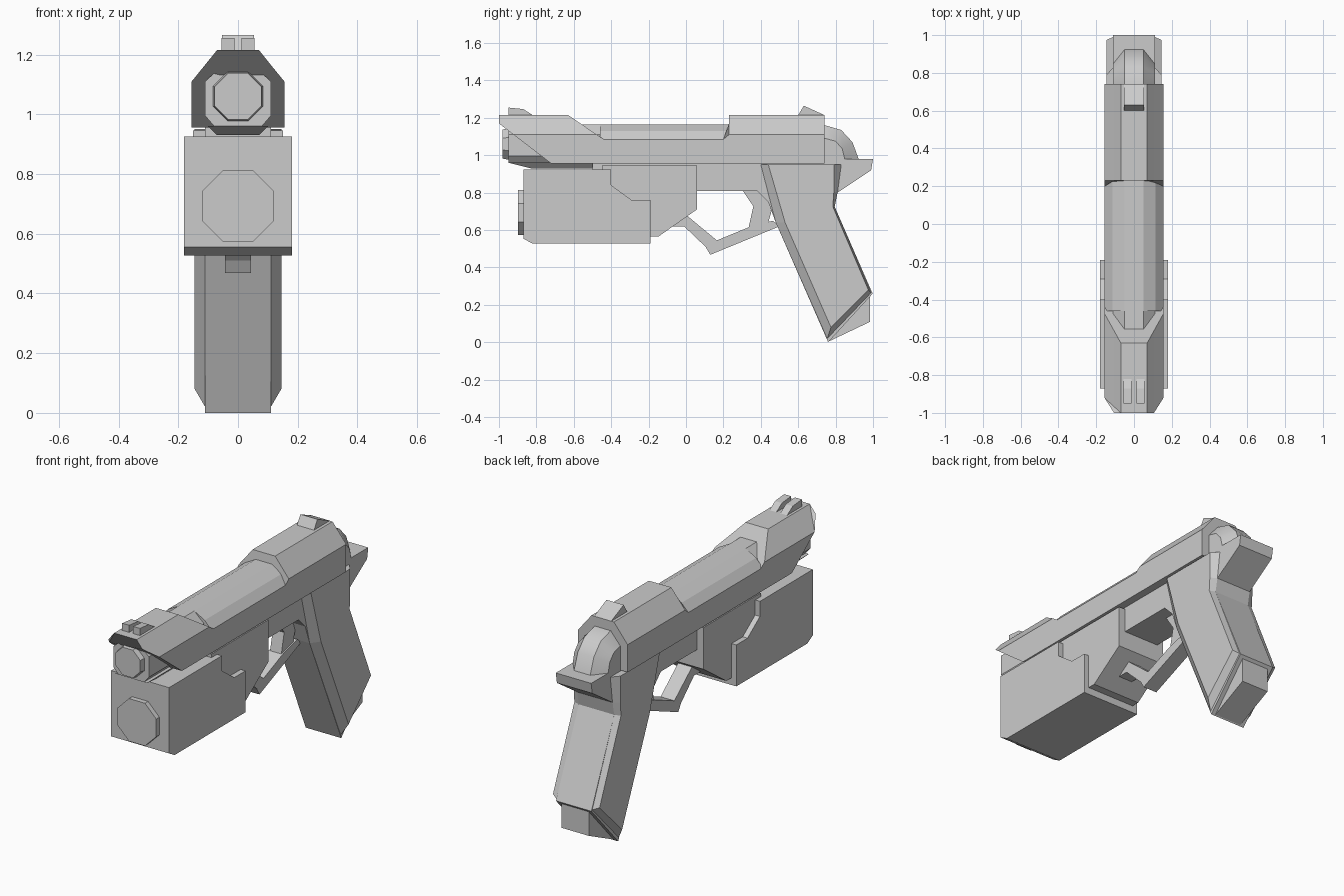
import bpy, bmesh, math

if "Cube" in bpy.data.objects:
    bpy.data.objects.remove(bpy.data.objects["Cube"])

grey = bpy.data.materials.new("grey metal")
grey.diffuse_color = (0.6, 0.6, 0.6, 1)
grey.use_nodes = True
grey.node_tree.nodes["Principled BSDF"].inputs["Base Color"].default_value = grey.diffuse_color


def loft(name, rings, smooth=False):
    """Skin between matching rings of points and cap both ends."""
    bm = bmesh.new()
    rows = [[bm.verts.new(p) for p in ring] for ring in rings]
    n = len(rows[0])
    for a, b in zip(rows, rows[1:]):
        for i in range(n):
            j = (i + 1) % n
            bm.faces.new((a[i], a[j], b[j], b[i]))
    bm.faces.new(rows[0])
    bm.faces.new(rows[-1])
    bmesh.ops.recalc_face_normals(bm, faces=bm.faces)
    mesh = bpy.data.meshes.new(name)
    bm.to_mesh(mesh)
    bm.free()
    mesh.materials.append(grey)
    ob = bpy.data.objects.new(name, mesh)
    bpy.context.collection.objects.link(ob)
    if smooth:
        bpy.context.view_layer.objects.active = ob
        ob.select_set(True)
        bpy.ops.object.shade_smooth_by_angle(angle=math.radians(32))
        ob.select_set(False)
    return ob


def plate(name, profile, x0, x1):
    """Extrude a side profile (y, z) across x."""
    return loft(name, [[(x, y, z) for y, z in profile] for x in (x0, x1)])


def layered(name, layers, smooth=False):
    """Side profiles at growing half widths, mirrored in x."""
    full = [(-x, p) for x, p in reversed(layers)] + layers
    return loft(name, [[(x, y, z) for y, z in p] for x, p in full], smooth)


def along(name, half, front, back):
    """Mirrored section (x, z) run along y; both ends may be a function of z."""
    sec = half + [(-x, z) for x, z in reversed(half)]
    return loft(name, [[(x, f(z), z) for x, z in sec] for f in (front, back)])


def octagon(name, r, z, y0, y1, r0=None):
    def ring(rad, y):
        c = rad / math.cos(math.pi / 8)
        return [(c * math.cos(math.pi * (i + .5) / 4), y,
                 z + c * math.sin(math.pi * (i + .5) / 4)) for i in range(8)]
    return loft(name, [ring(r0 or r, y0), ring(r, y1)])


# Slide: raised muzzle end, lower middle, raised rear
tall = [(.155, .955), (.155, 1.085), (.155, 1.11), (.106, 1.17), (.07, 1.215)]
low = [(.155, .955), (.155, 1.085), (.115, 1.13), (.05, 1.165)]
along("slide_front", tall,
      lambda z: -1 + max(0, 1.17 - z) * .28 / .215,
      lambda z: -.44 - max(0, z - 1.085) * .19 / .13)
along("slide_middle", low, lambda z: -.46, lambda z: .25)
along("slide_rear", tall, lambda z: .2 if z < 1.1 else .23, lambda z: .74)

# Barrel housing, muzzle and lower dust cover
along("barrel_housing", [(.08, .96), (.11, .995), (.11, 1.11), (.05, 1.165)],
      lambda z: -.95, lambda z: -.4)
octagon("muzzle", .085, 1.06, -.98, -.94, .078)
along("dust_cover", [(.07, .93), (.1, .96)],
      lambda z: -.95 if z > .95 else -.83, lambda z: .1)
along("rail", [(.11, .92), (.11, .96)], lambda z: -.5, lambda z: .5)

# Sights
for s in (-1, 1):
    plate("front_sight", [(-.95, 1.2), (-.95, 1.255), (-.87, 1.247), (-.82, 1.215),
                          (-.82, 1.2)], s * .012, s * .055)
plate("rear_sight", [(.6, 1.2), (.6, 1.215), (.63, 1.265), (.74, 1.215), (.74, 1.2)],
      -.053, .053)

# Frame with tang and grip core
frame = [(.04, .96), (.04, .81), (.38, .81), (.44, .75), (.48, .64), (.76, 0),
         (.998, .26), (.795, .725), (.81, .8), (.99, .92), (1, .98), (.74, .98), (.74, .96)]
plate("frame", frame, -.11, .11)

# Grip swelling on both sides
outer = [(.4, .95), (.48, .64), (.755, .02), (.99, .265), (.795, .725), (.81, .8), (.83, .95)]
inner = [(.44, .95), (.53, .64), (.775, .08), (.975, .28), (.785, .725), (.79, .8), (.79, .95)]
layered("grip_panels", [(.11, outer), (.145, inner)])
plate("magazine_base", [(.76, .003), (.985, .11), (.985, .25), (.93, .35), (.72, .1)],
      -.085, .085)

# Rounded hammer housing
cap = [(.7, 1.165), (.745, 1.16), (.83, 1.135), (.89, 1.07), (.925, .975), (.7, .975)]
cheek = [(.7, 1.09), (.745, 1.09), (.8, 1.075), (.835, 1.035), (.85, .975), (.7, .975)]
layered("hammer_housing", [(.05, cap), (.11, cheek)], True)

# Trigger and guard
plate("trigger", [(.297, .82), (.36, .727), (.334, .61), (.44, .64), (.457, .7),
                  (.445, .75), (.38, .82)], -.035, .035)
plate("trigger_guard", [(-.1, .62), (-.01, .62), (.105, .51), (.13, .468), (.5, .62),
                        (.465, .65), (.335, .615), (.165, .545), (-.01, .69), (-.1, .69)],
      -.043, .043)

# Under-barrel light: mount, housing and lens
plate("light_mount", [(-.45, .945), (.058, .945), (.058, .71), (-.145, .567),
                      (-.45, .567)], -.15, .15)
plate("light_housing", [(-.87, .925), (-.4, .925), (-.4, .84), (-.29, .76), (-.19, .76),
                        (-.19, .527), (-.82, .527), (-.87, .555)], -.18, .18)
octagon("light_lens", .12, .693, -.898, -.86)
